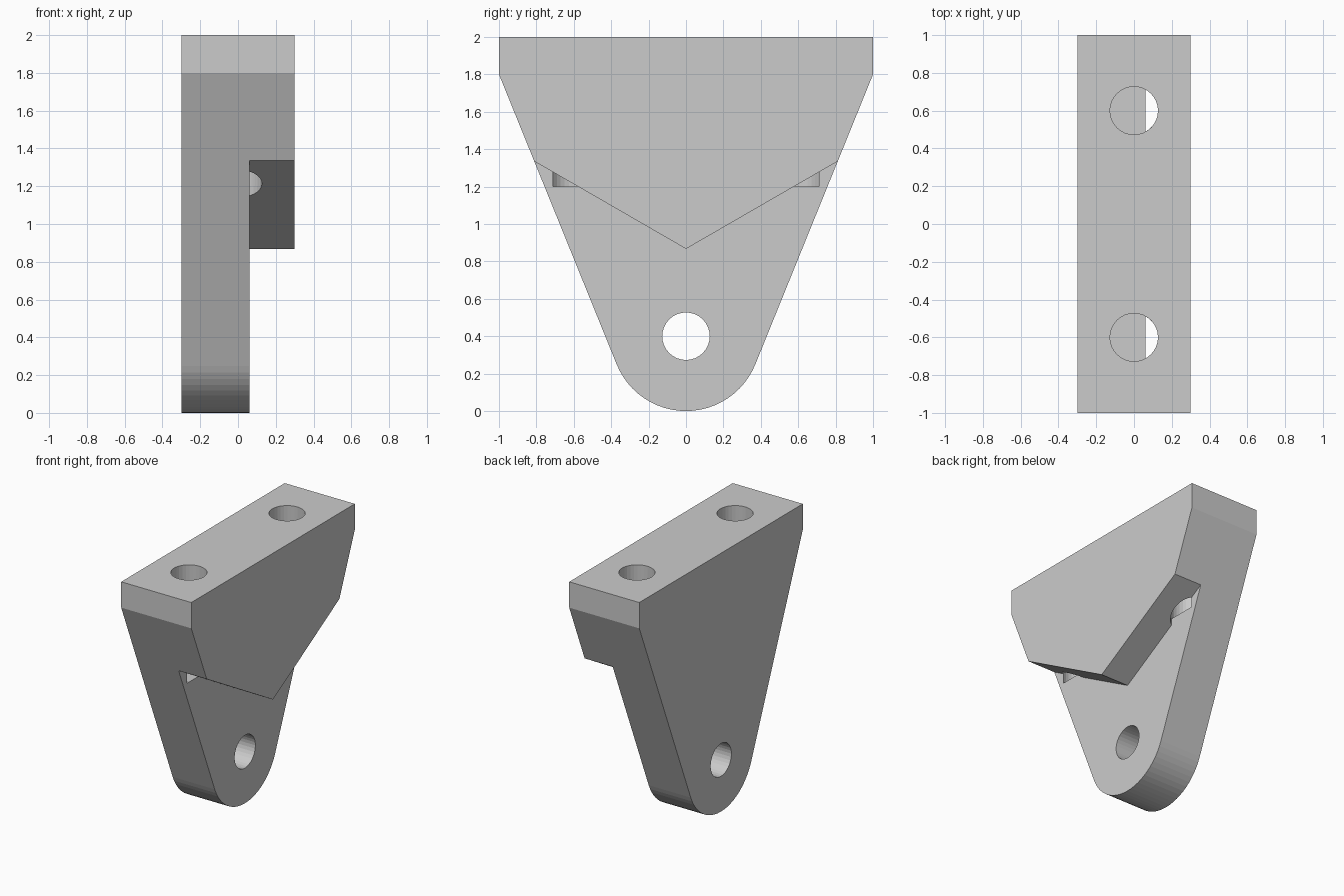
import bpy
import bmesh
from math import sin, cos, pi, radians
from mathutils import Matrix

cube = bpy.data.objects.get("Cube")
if cube:
    bpy.data.objects.remove(cube, do_unlink=True)

grey = bpy.data.materials.new("plain grey")
grey.use_nodes = True
colour = (0.6, 0.6, 0.6, 1)
grey.diffuse_color = colour
grey.node_tree.nodes["Principled BSDF"].inputs["Base Color"].default_value = colour


def add_object(name, bm):
    bmesh.ops.recalc_face_normals(bm, faces=bm.faces)
    mesh = bpy.data.meshes.new(name)
    bm.to_mesh(mesh)
    bm.free()
    mesh.materials.append(grey)
    obj = bpy.data.objects.new(name, mesh)
    bpy.context.collection.objects.link(obj)
    return obj


def prism(name, profile, x0, x1):
    """Extrude a (y, z) outline along x."""
    bm = bmesh.new()
    face = bm.faces.new([bm.verts.new((x0, y, z)) for y, z in profile])
    new = bmesh.ops.extrude_face_region(bm, geom=[face])["geom"]
    verts = [v for v in new if isinstance(v, bmesh.types.BMVert)]
    bmesh.ops.translate(bm, verts=verts, vec=(x1 - x0, 0, 0))
    return add_object(name, bm)


def drill(name, matrix, length):
    bm = bmesh.new()
    bmesh.ops.create_cone(bm, cap_ends=True, segments=32, radius1=0.127,
                          radius2=0.127, depth=length, matrix=matrix)
    return add_object(name, bm)


def cut(target, cutter):
    """Subtract the cutter, then discard it."""
    cutter.hide_render = True
    mod = target.modifiers.new("cut", "BOOLEAN")
    mod.operation = "DIFFERENCE"
    mod.solver = "EXACT"
    mod.object = cutter
    bpy.context.view_layer.objects.active = target
    bpy.ops.object.modifier_apply(modifier=mod.name)
    bpy.data.objects.remove(cutter, do_unlink=True)


# Tapered body with a rounded lower end, tangent to its sloping edges
steps = 24
start, end = radians(-22.1), radians(-157.9)
arc = [start + (end - start) * i / steps for i in range(steps + 1)]
outline = [(-1, 1.8), (-1, 2), (1, 2), (1, 1.8)]
outline += [(0.4 * cos(a), 0.4 + 0.4 * sin(a)) for a in arc]
bracket = prism("bracket_body", outline, -0.3, 0.3)

# V-shaped relief that leaves a thinner lug below the block
vee = [(0, 0.867), (1.2, 1.56), (1.2, -0.2), (-1.2, -0.2), (-1.2, 1.56)]
cut(bracket, prism("vee_cutter", vee, 0.06, 0.6))

# Pivot hole through the lug
cut(bracket, drill("pivot_cutter", Matrix.Translation((0, 0, 0.4))
                   @ Matrix.Rotation(pi / 2, 4, "Y"), 2))

# Mounting holes: blind in the lug, open through the block
for y in (-0.6, 0.6):
    cut(bracket, drill("mount_cutter", Matrix.Translation((0, y, 1.7)), 1.0))
    segment = [(0.127 * cos(a), y + 0.127 * sin(a))
               for a in [radians(-61.8 + 123.6 * i / 10) for i in range(11)]]
    bm = bmesh.new()
    face = bm.faces.new([bm.verts.new((x, v, 1.1)) for x, v in segment])
    new = bmesh.ops.extrude_face_region(bm, geom=[face])["geom"]
    verts = [v for v in new if isinstance(v, bmesh.types.BMVert)]
    bmesh.ops.translate(bm, verts=verts, vec=(0, 0, 0.3))
    cut(bracket, add_object("block_cutter", bm))
